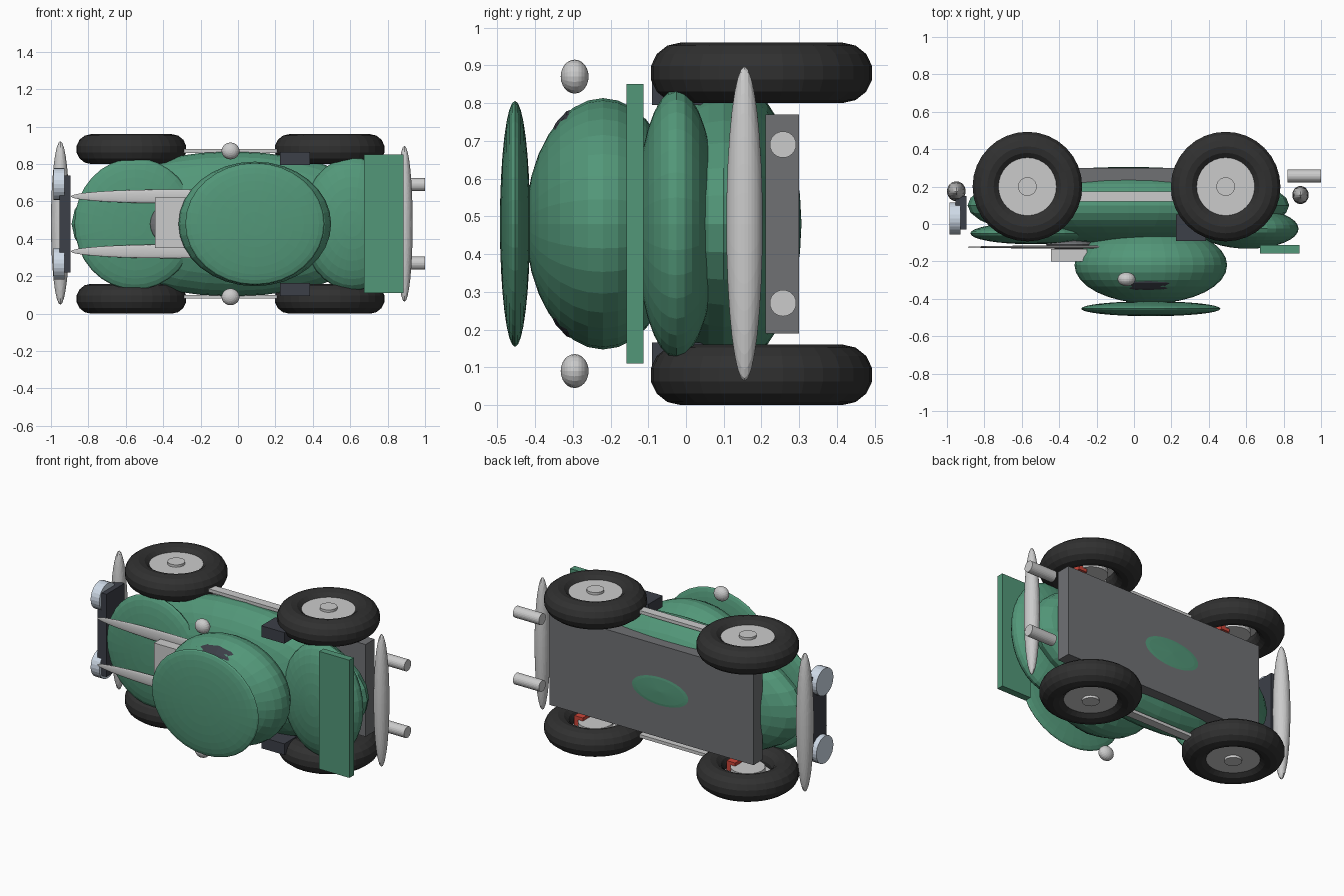
import bpy, bmesh
from math import pi
from mathutils import Matrix, Vector

if "Cube" in bpy.data.objects:
    bpy.data.objects.remove(bpy.data.objects["Cube"])

# The car lies on its side: nose towards -x, roof towards -y, width along z
MID = 0.48


def material(name, rgb):
    m = bpy.data.materials.new(name)
    m.diffuse_color = (*rgb, 1)
    m.use_nodes = True
    m.node_tree.nodes["Principled BSDF"].inputs["Base Color"].default_value = m.diffuse_color
    return m


GREEN = material("green_paint", (0.085, 0.31, 0.19))
RUBBER = material("rubber", (0.03, 0.03, 0.03))
DARK = material("dark_trim", (0.045, 0.05, 0.065))
CHASSIS = material("chassis_grey", (0.16, 0.165, 0.175))
CHROME = material("chrome", (0.6, 0.6, 0.6))
LAMP = material("lamp_glass", (0.62, 0.7, 0.8))
RED = material("brake_red", (0.6, 0.06, 0.04))


def finish(name, bm, mat):
    bmesh.ops.recalc_face_normals(bm, faces=bm.faces)
    me = bpy.data.meshes.new(name)
    bm.to_mesh(me)
    bm.free()
    me.materials.append(mat)
    ob = bpy.data.objects.new(name, me)
    bpy.context.collection.objects.link(ob)
    return ob


def ellipsoid(name, centre, radii, mat, seg=32, rings=16):
    bm = bmesh.new()
    bmesh.ops.create_uvsphere(bm, u_segments=seg, v_segments=rings, radius=1)
    # poles along the car's vertical (y)
    bmesh.ops.rotate(bm, verts=bm.verts, matrix=Matrix.Rotation(pi / 2, 3, 'X'))
    bmesh.ops.scale(bm, verts=bm.verts, vec=radii)
    bmesh.ops.translate(bm, verts=bm.verts, vec=centre)
    return finish(name, bm, mat)


def box(name, lo, hi, mat):
    lo, hi = Vector(lo), Vector(hi)
    bm = bmesh.new()
    bmesh.ops.create_cube(bm, size=1)
    bmesh.ops.scale(bm, verts=bm.verts, vec=hi - lo)
    bmesh.ops.translate(bm, verts=bm.verts, vec=(lo + hi) / 2)
    return finish(name, bm, mat)


def cylinder(name, centre, r, length, axis, mat, seg=24):
    bm = bmesh.new()
    bmesh.ops.create_cone(bm, cap_ends=True, segments=seg, radius1=r, radius2=r, depth=length)
    if axis == 'X':
        bmesh.ops.rotate(bm, verts=bm.verts, matrix=Matrix.Rotation(pi / 2, 3, 'Y'))
    bmesh.ops.translate(bm, verts=bm.verts, vec=centre)
    return finish(name, bm, mat)


def torus(name, centre, R, r, mat, seg=32, sides=14):
    bm = bmesh.new()
    ring = bmesh.ops.create_circle(bm, segments=sides, radius=r)["verts"]
    bmesh.ops.rotate(bm, verts=ring, matrix=Matrix.Rotation(pi / 2, 3, 'X'))
    bmesh.ops.translate(bm, verts=ring, vec=(R, 0, 0))
    bmesh.ops.spin(bm, geom=bm.verts[:] + bm.edges[:], cent=(0, 0, 0), axis=(0, 0, 1),
                   angle=2 * pi, steps=seg, use_merge=True)
    bmesh.ops.remove_doubles(bm, verts=bm.verts, dist=1e-4)
    bmesh.ops.translate(bm, verts=bm.verts, vec=centre)
    return finish(name, bm, mat)


# Body shells
ellipsoid("body", (-0.03, 0.10, MID), (0.86, 0.206, 0.387), GREEN)
ellipsoid("bonnet", (-0.55, -0.05, MID), (0.325, 0.058, 0.352), GREEN)
ellipsoid("rear_deck", (0.61, -0.025, MID), (0.27, 0.107, 0.356), GREEN)
ellipsoid("cabin", (0.09, -0.22, MID), (0.408, 0.205, 0.333), GREEN)
ellipsoid("windows", (0.085, -0.285, MID), (0.33, 0.12, 0.309), DARK, 24, 12)
ellipsoid("roof", (0.09, -0.453, MID), (0.372, 0.04, 0.326), GREEN)
box("spoiler", (0.675, -0.157, 0.11), (0.885, -0.113, 0.85), GREEN)
box("chassis", (-0.68, 0.21, 0.19), (0.74, 0.30, 0.77), CHASSIS)

# Bonnet scoop
box("bonnet_scoop", (-0.445, -0.20, 0.35), (-0.25, -0.135, 0.62), CHROME)
ellipsoid("scoop_base", (-0.34, -0.11, MID), (0.13, 0.03, 0.12), CHASSIS, 24, 12)

# Nose and bumpers
box("grille", (-0.955, -0.03, 0.22), (-0.895, 0.15, 0.74), DARK)
ellipsoid("front_bumper", (-0.95, 0.175, 0.485), (0.05, 0.053, 0.437), CHROME)
ellipsoid("rear_bumper", (0.89, 0.155, MID), (0.044, 0.048, 0.417), CHROME)

# Mirrored side parts
for side, s in (("left", 1), ("right", -1)):
    def z(d):
        return MID + s * d
    cylinder("headlight_" + side, (-0.957, 0.03, z(0.213)), 0.085, 0.06, 'X', LAMP)
    cylinder("exhaust_" + side, (0.91, 0.257, z(0.21)), 0.035, 0.18, 'X', CHROME)
    ellipsoid("bonnet_strip_" + side, (-0.36, -0.123, z(0.147)), (0.535, 0.008, 0.037), CHROME)
    ellipsoid("mirror_" + side, (-0.04, -0.295, z(0.39)), (0.048, 0.037, 0.045), CHROME, 20, 12)
    box("side_trim_" + side, (-0.4, 0.12, z(0.39) - 0.01), (0.4, 0.175, z(0.39) + 0.01), CHROME)
    box("side_scoop_" + side, (0.225, -0.09, z(0.35) - 0.035), (0.385, 0.05, z(0.35) + 0.035), DARK)

    # Wheels
    for end, x in (("front", -0.57), ("rear", 0.49)):
        tag = end + "_" + side
        torus("tyre_" + tag, (x, 0.2, z(0.40)), 0.215, 0.08, RUBBER)
        cylinder("hub_" + tag, (x, 0.2, z(0.43)), 0.155, 0.045, 'Z', CHROME, 32)
        cylinder("hub_cap_" + tag, (x, 0.2, z(0.445)), 0.05, 0.045, 'Z', CHROME)
        cylinder("brake_disc_" + tag, (x, 0.2, z(0.38)), 0.10, 0.03, 'Z', CHROME)
        box("brake_caliper_" + tag, (x + 0.06, 0.16, z(0.375) - 0.03),
            (x + 0.12, 0.24, z(0.375) + 0.03), RED)
